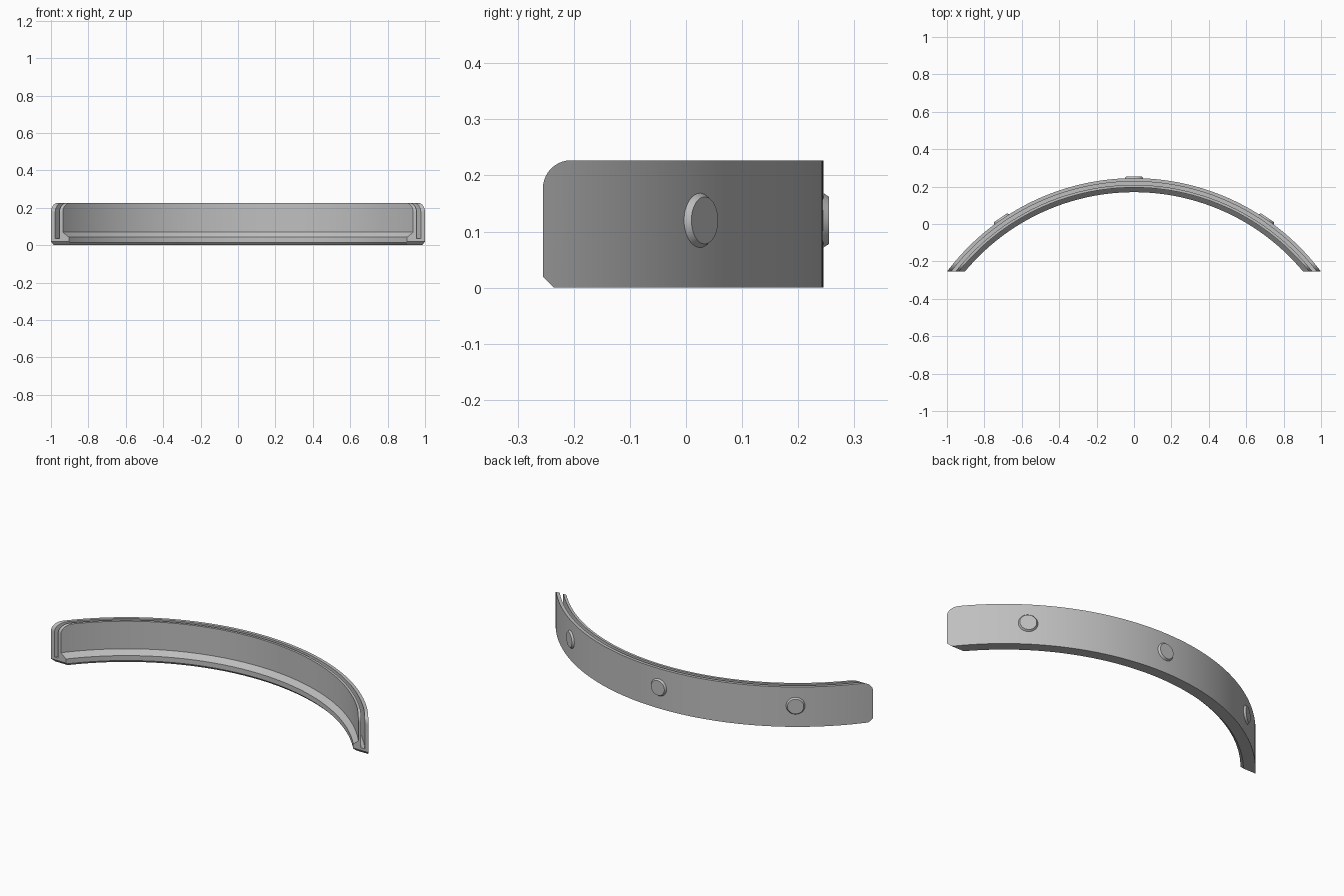
import bpy, bmesh, math
from mathutils import Matrix, Vector

if "Cube" in bpy.data.objects:
    bpy.data.objects.remove(bpy.data.objects["Cube"])

RADIUS, CENTRE_Y, HEIGHT, END_Y = 1.25, -1.005, 0.227, -0.255

grey = bpy.data.materials.new("plain_grey")
grey.use_nodes = True
grey.diffuse_color = (0.52, 0.52, 0.52, 1)
grey.node_tree.nodes["Principled BSDF"].inputs["Base Color"].default_value = (0.52, 0.52, 0.52, 1)


def make_object(name, bm):
    bmesh.ops.recalc_face_normals(bm, faces=bm.faces)
    mesh = bpy.data.meshes.new(name)
    bm.to_mesh(mesh)
    bm.free()
    mesh.materials.append(grey)
    obj = bpy.data.objects.new(name, mesh)
    bpy.context.collection.objects.link(obj)
    return obj


def activate(obj):
    bpy.ops.object.select_all(action="DESELECT")
    obj.select_set(True)
    bpy.context.view_layer.objects.active = obj


def loft(name, rings):
    """Skin a row of equal closed outlines and cap both ends."""
    bm = bmesh.new()
    rows = [[bm.verts.new(p) for p in ring] for ring in rings]
    n = len(rows[0])
    for a, b in zip(rows, rows[1:]):
        for i in range(n):
            j = (i + 1) % n
            bm.faces.new((a[i], a[j], b[j], b[i]))
    bm.faces.new(rows[0])
    bm.faces.new(rows[-1])
    return make_object(name, bm)


# Cross-section: outer wall, slot, inner wall, sloped ledge with a lip
section = [(0, -0.01), (0, 0.24), (-0.018, 0.24), (-0.018, 0.035),
           (-0.036, 0.035), (-0.036, 0.24), (-0.05, 0.24), (-0.05, 0.07),
           (-0.075, 0.043), (-0.075, 0.015), (-0.05, -0.01)]
SEGMENTS, SWEEP = 112, math.radians(56)
rings = []
for k in range(SEGMENTS + 1):
    a = SWEEP * (2 * k / SEGMENTS - 1)
    rings.append([((RADIUS + r) * math.sin(a), CENTRE_Y + (RADIUS + r) * math.cos(a), z)
                  for r, z in section])
band = loft("curved_band", rings)

# Side outline trims the ends: rounded top corner, chamfered bottom corner
corner = 0.05
outline = [(0.4, 0), (END_Y + 0.02, 0), (END_Y, 0.02)]
for k in range(11):
    a = math.pi / 2 * k / 10
    outline.append((END_Y + corner * (1 - math.cos(a)),
                    HEIGHT - corner * (1 - math.sin(a))))
outline.append((0.4, HEIGHT))
cutter = loft("end_trimmer", [[(x, y, z) for y, z in outline] for x in (-1.3, 1.3)])
cutter.hide_render = True

trim = band.modifiers.new("trim", "BOOLEAN")
trim.operation = "INTERSECT"
trim.solver = "EXACT"
trim.object = cutter
activate(band)
bpy.ops.object.modifier_apply(modifier=trim.name)
bpy.data.objects.remove(cutter)
bpy.ops.object.shade_smooth_by_angle(angle=math.radians(20))

# Round bevelled studs on the outer wall
for name, degrees in (("right_stud", -34.5), ("middle_stud", 0), ("left_stud", 34.5)):
    a = math.radians(degrees)
    out = Vector((math.sin(a), math.cos(a), 0))
    place = Matrix.Translation(Vector((0, CENTRE_Y, 0.12)) + out * (RADIUS + 0.003))
    turn = out.to_track_quat("Z", "Y").to_matrix().to_4x4()
    bm = bmesh.new()
    bmesh.ops.create_cone(bm, cap_ends=True, segments=48, radius1=0.051,
                          radius2=0.042, depth=0.014, matrix=place @ turn)
    stud = make_object(name, bm)
    activate(stud)
    bpy.ops.object.shade_smooth_by_angle(angle=math.radians(20))
